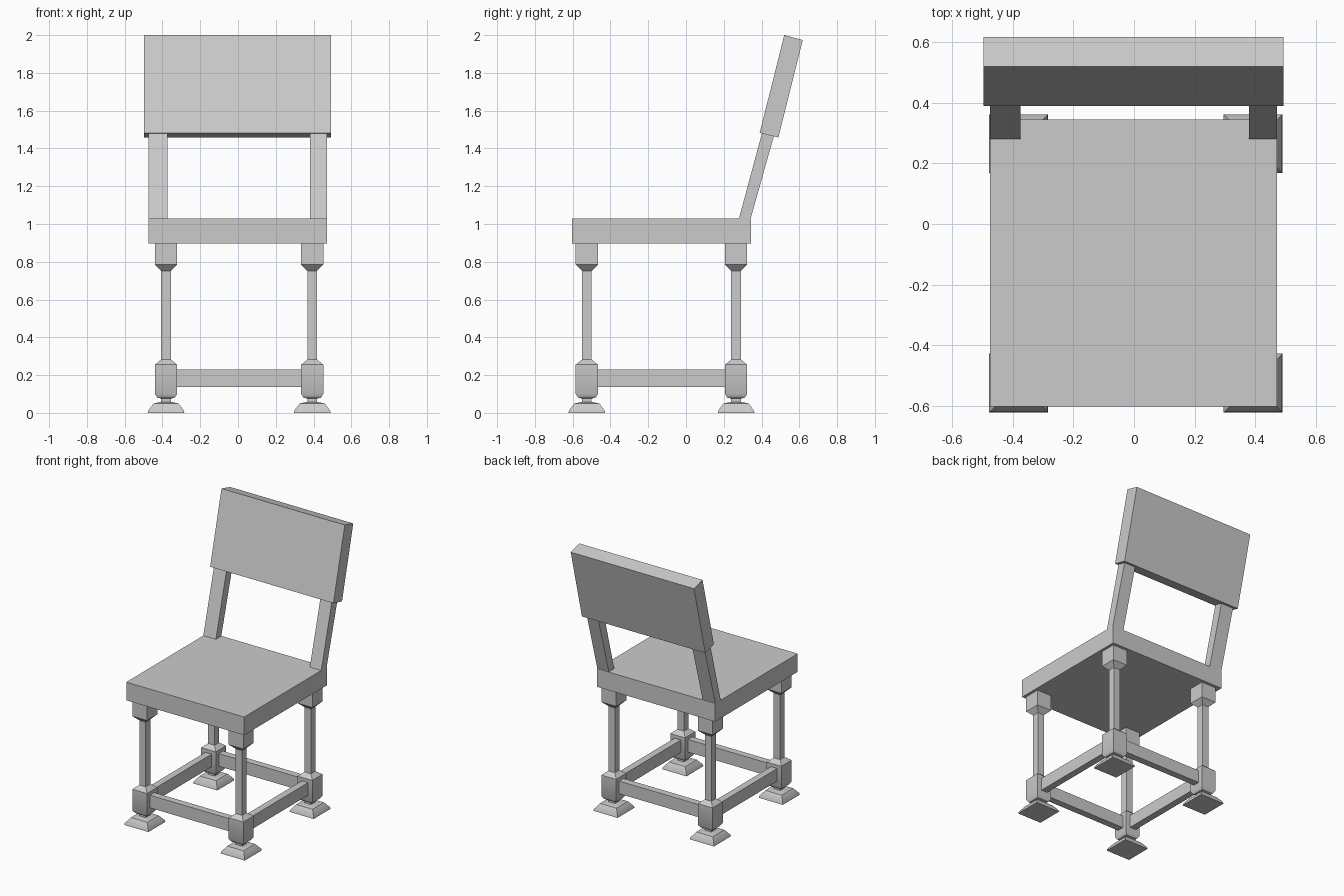
import bpy, bmesh, math
from mathutils import Vector

if "Cube" in bpy.data.objects:
    bpy.data.objects.remove(bpy.data.objects["Cube"])


def make_object(name, bm):
    bmesh.ops.recalc_face_normals(bm, faces=bm.faces[:])
    mesh = bpy.data.meshes.new(name)
    bm.to_mesh(mesh)
    bm.free()
    ob = bpy.data.objects.new(name, mesh)
    bpy.context.collection.objects.link(ob)
    bpy.ops.object.select_all(action='DESELECT')
    ob.select_set(True)
    bpy.context.view_layer.objects.active = ob
    bpy.ops.object.shade_smooth_by_angle(angle=math.radians(40))
    return ob


def loft(name, rings):
    """Join matching rings of points into a capped solid."""
    bm = bmesh.new()
    rows = [[bm.verts.new(p) for p in ring] for ring in rings]
    n = len(rows[0])
    for a, b in zip(rows, rows[1:]):
        for i in range(n):
            j = (i + 1) % n
            bm.faces.new((a[i], a[j], b[j], b[i]))
    bm.faces.new(rows[0])
    bm.faces.new(rows[-1])
    return make_object(name, bm)


def side_extrusion(name, x0, x1, outline):
    """Extrude a (y, z) outline from x0 to x1."""
    return loft(name, [[(x, y, z) for y, z in outline] for x in (x0, x1)])


def box(name, x0, x1, y0, y1, z0, z1):
    return side_extrusion(name, x0, x1, [(y0, z0), (y1, z0), (y1, z1), (y0, z1)])


# Square turned leg profile: (half width, height)
LEG = [(0.097, 0.0), (0.095, 0.012), (0.066, 0.05), (0.026, 0.058), (0.026, 0.076),
       (0.045, 0.08), (0.059, 0.1), (0.059, 0.255), (0.026, 0.282),
       (0.026, 0.752), (0.059, 0.785), (0.059, 0.9)]
LEFT, RIGHT = -0.381, 0.393
FRONT, BACK = -0.525, 0.265

# Legs with feet
for row, y in (("front", FRONT), ("back", BACK)):
    for side, x in (("left", LEFT), ("right", RIGHT)):
        loft(f"{row}_{side}_leg",
             [[(x + sx * r, y + sy * r, z)
               for sx, sy in ((-1, -1), (1, -1), (1, 1), (-1, 1))] for r, z in LEG])

# Stretchers between the legs
T = 0.025
for row, y in (("front", FRONT), ("back", BACK)):
    box(f"{row}_stretcher", LEFT + 0.055, RIGHT - 0.055, y - T, y + T, 0.138, 0.23)
for side, x in (("left", LEFT), ("right", RIGHT)):
    box(f"{side}_stretcher", x - T, x + T, FRONT + 0.055, BACK - 0.055, 0.138, 0.23)

# Seat
box("seat", -0.475, 0.472, -0.603, 0.345, 0.898, 1.03)

# Slanted back posts
POST = [(0.28, 1.028), (0.342, 1.028), (0.467, 1.472), (0.404, 1.488)]
side_extrusion("left_back_post", -0.475, -0.374, POST)
side_extrusion("right_back_post", 0.38, 0.472, POST)

# Slanted back panel
side_extrusion("back_panel", -0.497, 0.493,
               [(0.39, 1.482), (0.489, 1.458), (0.618, 1.974), (0.52, 2.0)])
